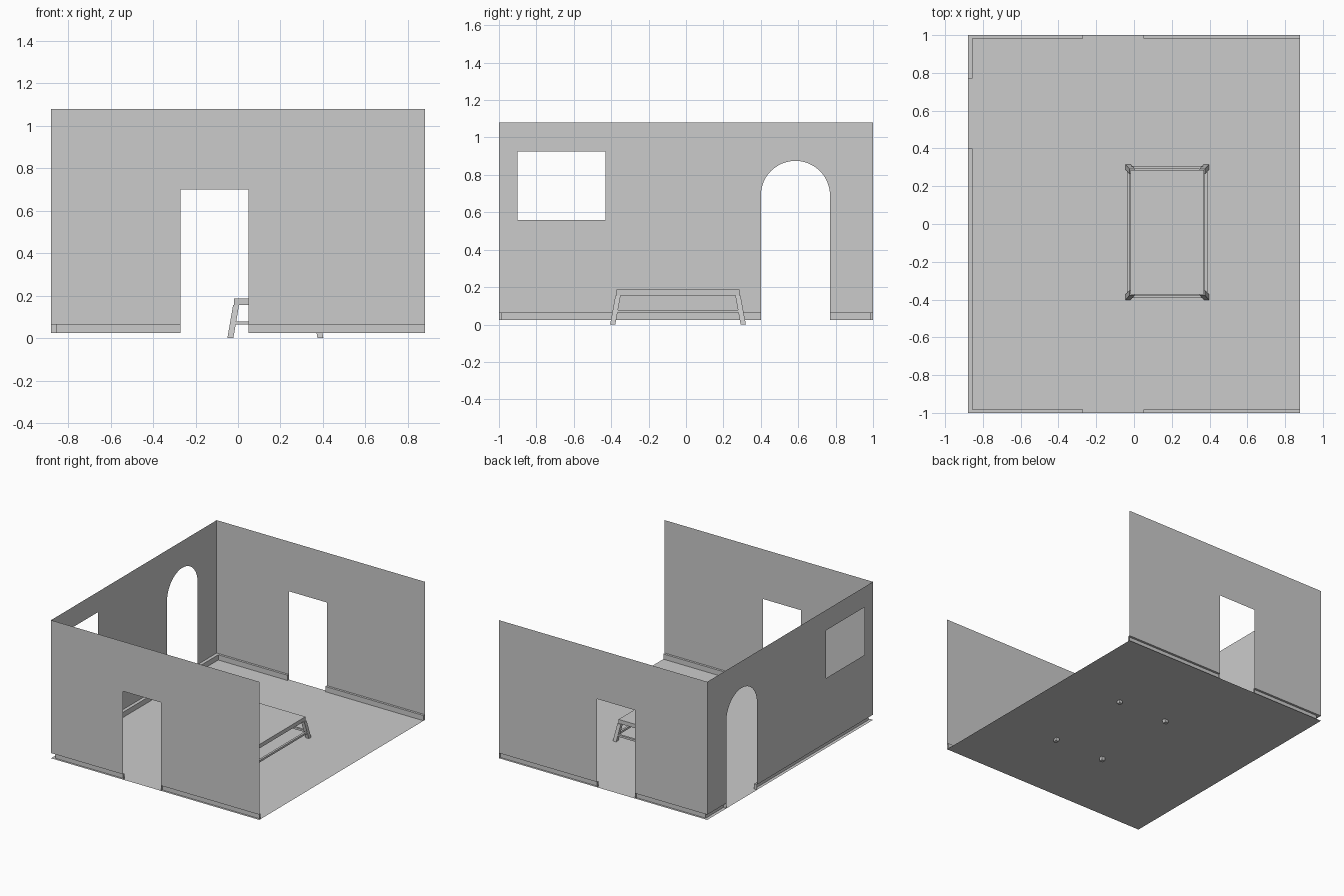
import bpy, bmesh, math
from mathutils import Vector

if "Cube" in bpy.data.objects:
    bpy.data.objects.remove(bpy.data.objects["Cube"])

X, Y = 0.88, 1.0             # half room size
Z0, ZS, Z1 = 0.025, 0.065, 1.08   # floor, skirting top, wall top
DOOR = (-0.27, 0.05, 0.70)
ARCH = (0.40, 0.77, 0.69)


def finish(name, bm):
    me = bpy.data.meshes.new(name)
    bm.to_mesh(me)
    bm.free()
    ob = bpy.data.objects.new(name, me)
    bpy.context.collection.objects.link(ob)
    return ob


def sheet(name, loops, to3d):
    """Flat single-sided panel: first loop is the outline, others are holes."""
    bm = bmesh.new()
    for loop in loops:
        vs = [bm.verts.new(to3d(*p)) for p in loop]
        for a, b in zip(vs, vs[1:] + vs[:1]):
            bm.edges.new((a, b))
    bmesh.ops.triangle_fill(bm, use_beauty=True, edges=bm.edges[:])
    # face the panel inwards, towards the room centre
    for f in bm.faces:
        if f.normal.dot(Vector((0, 0, 0.6)) - f.calc_center_median()) < 0:
            f.normal_flip()
    return finish(name, bm)


def wall_outline(lo, hi, opening):
    """Wall outline above the skirting, interrupted by an opening path."""
    return [(lo, ZS), *opening, (hi, ZS), (hi, Z1), (lo, Z1)]


# Floor
sheet("floor", [[(-X, -Y), (X, -Y), (X, Y), (-X, Y)]], lambda a, b: (a, b, Z0))

# Front and back walls with a doorway each
d0, d1, dz = DOOR
door = [(d0, ZS), (d0, dz), (d1, dz), (d1, ZS)]
for name, y in (("front_wall", -Y), ("back_wall", Y)):
    sheet(name, [wall_outline(-X, X, door)], lambda a, b, y=y: (a, y, b))

# Left wall with arched doorway and window
a0, a1, az = ARCH
r, mid = (a1 - a0) / 2, (a0 + a1) / 2
arch = [(a0, ZS)]
arch += [(mid - r * math.cos(t), az + r * math.sin(t))
         for t in (math.pi * i / 24 for i in range(25))]
arch += [(a1, ZS)]
window = [(-0.90, 0.56), (-0.43, 0.56), (-0.43, 0.925), (-0.90, 0.925)]
sheet("left_wall", [wall_outline(-Y, Y, arch), window], lambda a, b: (-X, a, b))

# Skirting boards: ledge, inner face and end caps, open towards the outside
TX, TY = 0.025, 0.017


def skirting(name, outer, inner, caps):
    bm = bmesh.new()
    (oa, ob), (ia, ib) = outer, inner
    V = lambda p, z: bm.verts.new((p[0], p[1], z))
    o = [(V(p, Z0), V(p, ZS)) for p in (oa, ob)]
    i = [(V(p, Z0), V(p, ZS)) for p in (ia, ib)]
    bm.faces.new((i[0][0], i[1][0], i[1][1], i[0][1]))
    bm.faces.new((i[0][1], i[1][1], o[1][1], o[0][1]))
    for k in caps:
        bm.faces.new((o[k][0], i[k][0], i[k][1], o[k][1]))
    bmesh.ops.recalc_face_normals(bm, faces=bm.faces[:])
    finish(name, bm)


for side, s in (("front", -1), ("back", 1)):
    yo, yi = s * Y, s * (Y - TY)
    skirting(side + "_skirting_left", ((-X, yo), (d0, yo)),
             ((-X + TX, yi), (d0, yi)), (1,))
    skirting(side + "_skirting_right", ((d1, yo), (X, yo)),
             ((d1, yi), (X, yi)), (0, 1))
skirting("left_skirting_front", ((-X, -Y), (-X, a0)),
         ((-X + TX, -Y + TY), (-X + TX, a0)), (1,))
skirting("left_skirting_back", ((-X, a1), (-X, Y)),
         ((-X + TX, a1), (-X + TX, Y - TY)), (0,))

# Table
CX, CY = 0.176, -0.043       # table centre
HX, HY = 0.194, 0.329        # half size of the top
ZT, ZU = 0.186, 0.156        # upper and under side of the top
SPX, SPY, LEG = 0.032, 0.034, 0.028   # splay and leg thickness


def loft(name, bottom, top, z0, z1):
    """Box between two rectangles (x0, x1, y0, y1) at two heights."""
    bm = bmesh.new()
    rings = []
    for (x0, x1, y0, y1), z in ((bottom, z0), (top, z1)):
        rings.append([bm.verts.new((x, y, z)) for x, y in
                      ((x0, y0), (x1, y0), (x1, y1), (x0, y1))])
    b, t = rings
    bm.faces.new(b[::-1])
    bm.faces.new(t)
    for k in range(4):
        n = (k + 1) % 4
        bm.faces.new((b[k], b[n], t[n], t[k]))
    bmesh.ops.recalc_face_normals(bm, faces=bm.faces[:])
    return finish(name, bm)


top = (CX - HX, CX + HX, CY - HY, CY + HY)
loft("table_top", top, top, ZU, ZT)


def leg_rect(sx, sy, z):
    """Leg cross-section at a given height."""
    k = 1 - z / ZT
    xo, yo = CX + sx * (HX + SPX * k), CY + sy * (HY + SPY * k)
    xs, ys = sorted((xo, xo - sx * LEG)), sorted((yo, yo - sy * LEG))
    return (*xs, *ys)


for sx in (-1, 1):
    for sy in (-1, 1):
        loft(f"table_leg_{'left' if sx < 0 else 'right'}_{'front' if sy < 0 else 'back'}",
             leg_rect(sx, sy, 0), leg_rect(sx, sy, ZU), 0, ZU)

# Stretcher rails between the legs
R0, R1, RT = 0.064, 0.079, 0.016
for s, side in ((-1, "left"), (1, "right")):
    c = CX + s * (HX + 0.012)
    rect = (c - RT / 2, c + RT / 2, CY - HY + 0.005, CY + HY - 0.005)
    loft("table_rail_" + side, rect, rect, R0, R1)
for s, side in ((-1, "front"), (1, "back")):
    c = CY + s * (HY + 0.012)
    rect = (CX - HX + 0.005, CX + HX - 0.005, c - RT / 2, c + RT / 2)
    loft("table_rail_" + side, rect, rect, R0, R1)
